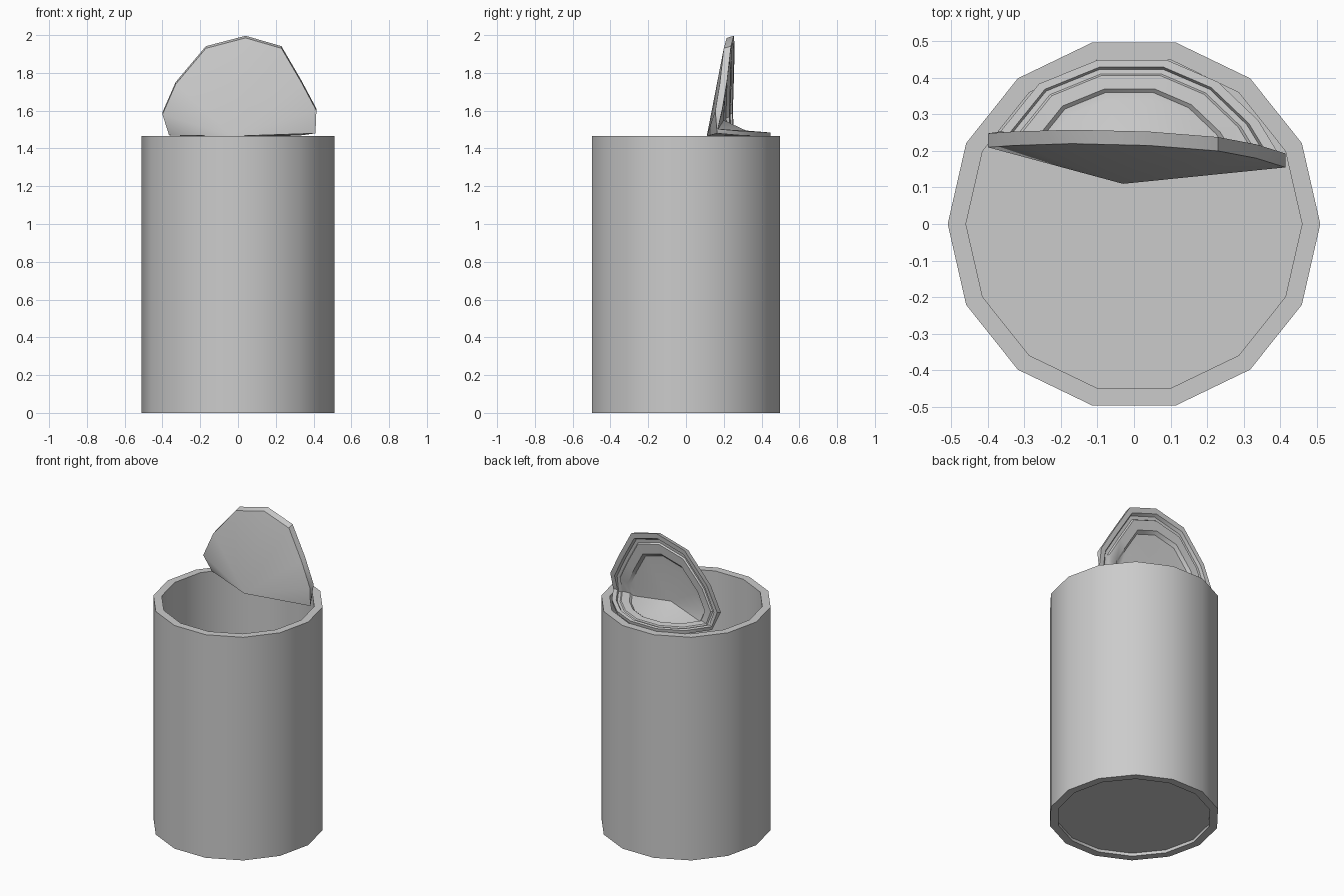
import bpy, math
from mathutils import Vector

if "Cube" in bpy.data.objects:
    bpy.data.objects.remove(bpy.data.objects["Cube"])

N = 14
TOP = 1.465


def make_object(name, verts, faces, angle=35):
    mesh = bpy.data.meshes.new(name)
    mesh.from_pydata([tuple(v) for v in verts], [], faces)
    mesh.update()
    ob = bpy.data.objects.new(name, mesh)
    bpy.context.collection.objects.link(ob)
    bpy.ops.object.select_all(action='DESELECT')
    ob.select_set(True)
    bpy.context.view_layer.objects.active = ob
    bpy.ops.object.mode_set(mode='EDIT')
    bpy.ops.mesh.select_all(action='SELECT')
    bpy.ops.mesh.normals_make_consistent(inside=False)
    bpy.ops.object.mode_set(mode='OBJECT')
    bpy.ops.object.shade_smooth_by_angle(angle=math.radians(angle))
    return ob


def skin(rings, start, end):
    """Bridge rings of N points and close both ends with a fan."""
    verts = [p for ring in rings for p in ring]
    faces = []
    for k in range(len(rings) - 1):
        for i in range(N):
            j = (i + 1) % N
            faces.append((k*N + i, k*N + j, (k+1)*N + j, (k+1)*N + i))
    a, b = len(verts), len(verts) + 1
    last = (len(rings) - 1) * N
    for i in range(N):
        j = (i + 1) % N
        faces.append((a, j, i))
        faces.append((b, last + i, last + j))
    return verts + [start, end], faces


# can body: recessed underside, outer wall, rim, inner wall and floor
def circle(r, z):
    return [Vector((r*math.cos(math.tau*i/N), r*math.sin(math.tau*i/N), z)) for i in range(N)]


profile = [(0.46, 0.02), (0.46, 0), (0.51, 0), (0.51, TOP), (0.46, TOP), (0.46, 0.04)]
make_object("can_body", *skin([circle(r, z) for r, z in profile],
                              Vector((0, 0, 0.02)), Vector((0, 0, 0.04))))

# bent lid: outline of the underside, raised part first, then the part on the rim
raised = [(-.40, .21, 1.58), (-.33, .215, 1.74), (-.17, .22, 1.93), (.04, .215, 1.985),
          (.23, .20, 1.93), (.335, .18, 1.75), (.415, .155, 1.60)]
resting = [(.41, .165, 1.48), (.34, .28, 1.47), (.23, .385, 1.465), (.09, .445, 1.46),
           (-.10, .445, 1.46), (-.26, .38, 1.465), (-.365, .25, 1.47)]
edge = [Vector(p) for p in raised + resting]
lift = [Vector((0, 1, 0.3))] * len(raised) + [Vector((0, 0.1, 0.6))] * len(resting)

# concentric pressed steps on the upper side (fraction of outline, height)
steps = [(1, .038), (.93, .038), (.915, .02), (.87, .02), (.85, .032),
         (.72, .032), (.69, .015), (.62, .015)]
back_centre = Vector((-.03, .165, 1.50))
rings = [edge]
for f, h in steps:
    rings.append([back_centre.lerp(p, f) + n * h for p, n in zip(edge, lift)])
make_object("bent_lid", *skin(rings, Vector((-.03, .11, 1.465)), Vector((-.03, .20, 1.55))))
